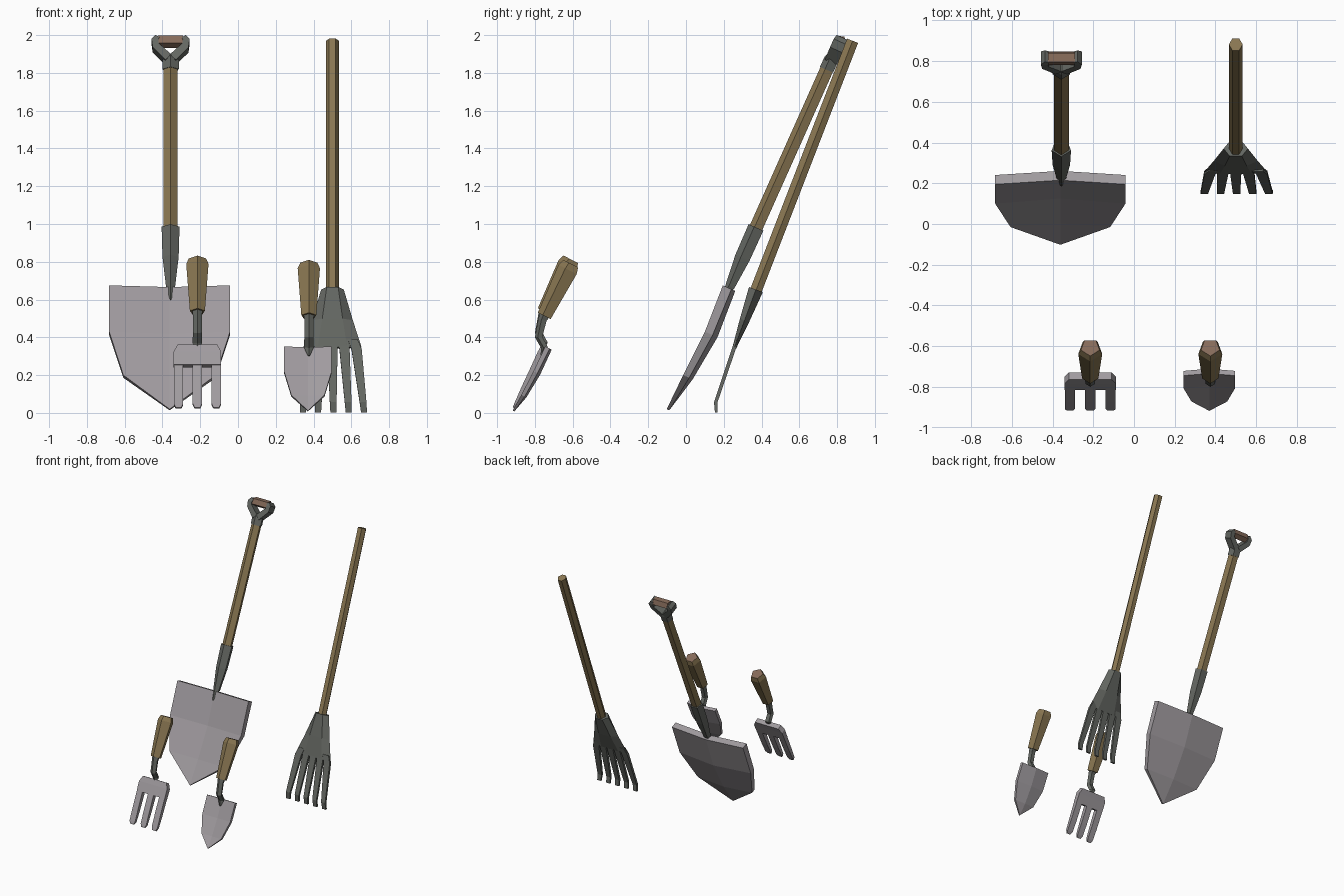
import bpy, bmesh, math
from mathutils import Vector

if "Cube" in bpy.data.objects:
    bpy.data.objects.remove(bpy.data.objects["Cube"])


def material(name, r, g, b):
    m = bpy.data.materials.new(name)
    lin = [((c / 255 + 0.055) / 1.055) ** 2.4 for c in (r, g, b)]
    m.diffuse_color = (*lin, 1)
    m.use_nodes = True
    m.node_tree.nodes["Principled BSDF"].inputs["Base Color"].default_value = m.diffuse_color
    return m


STEEL = material("blade steel", 160, 155, 159)
IRON = material("dark iron", 100, 103, 98)
WOOD = material("shaft wood", 138, 119, 82)
BROWN = material("grip brown", 134, 107, 90)


def finish(bm, name, mats):
    bmesh.ops.remove_doubles(bm, verts=bm.verts, dist=0.0005)
    bmesh.ops.recalc_face_normals(bm, faces=bm.faces)
    me = bpy.data.meshes.new(name)
    bm.to_mesh(me)
    bm.free()
    for m in mats:
        me.materials.append(m)
    ob = bpy.data.objects.new(name, me)
    bpy.context.collection.objects.link(ob)
    return ob


def loft(name, mat, rings, sides, phase=0.0, u=(1, 0, 0), cap=None):
    """Skin n-sided rings (centre, radius along u, radius across u)."""
    bm = bmesh.new()
    u = Vector(u).normalized()
    pts = [Vector(r[0]) for r in rings]
    loops = []
    for i, (_, ru, rv) in enumerate(rings):
        t = (pts[min(i + 1, len(pts) - 1)] - pts[max(i - 1, 0)]).normalized()
        v = u.cross(t).normalized()
        loop = []
        for k in range(sides):
            a = phase + 2 * math.pi * k / sides
            loop.append(bm.verts.new(pts[i] + u * ru * math.sin(a) + v * rv * math.cos(a)))
        loops.append(loop)
    for a, b in zip(loops, loops[1:]):
        for k in range(sides):
            j = (k + 1) % sides
            bm.faces.new((a[k], a[j], b[j], b[k]))
    bm.faces.new(loops[0])
    end = bm.faces.new(loops[-1])
    if cap:
        end.material_index = 1
    return finish(bm, name, [mat, cap] if cap else [mat])


def bar(name, mat, rings, u=(1, 0, 0)):
    """Rectangular bar, ring radii are half width and half thickness."""
    q = math.sqrt(2)
    return loft(name, mat, [(c, a * q, b * q) for c, a, b in rings], 4, math.pi / 4, u)


def blade(name, x, rows, back):
    """Dished pointed blade; rows are (half width, y, z, dish, thickness)."""
    bm = bmesh.new()
    back = Vector(back).normalized()
    grid = []
    for hw, y, z, dish, th in rows:
        front = [Vector((x - hw, y, z)), Vector((x, y, z)) + back * dish, Vector((x + hw, y, z))]
        ring = front + [p + back * th for p in reversed(front)]
        grid.append([bm.verts.new(p) for p in ring])
    for a, b in zip(grid, grid[1:]):
        for k in range(6):
            j = (k + 1) % 6
            bm.faces.new((a[k], a[j], b[j], b[k]))
    for ring in (grid[0], grid[-1]):
        bm.faces.new((ring[0], ring[1], ring[4], ring[5]))
        bm.faces.new((ring[1], ring[2], ring[3], ring[4]))
    return finish(bm, name, [STEEL])


# ---- Long shovel ----
SX = -0.357


def on_shovel(z, dx=0.0):
    return Vector((SX + dx, 0.37 + 0.447 * (z - 0.97), z))


AXIS = Vector((0, 0.447, 1)).normalized()
NORMAL = Vector((0, 1, -0.447)).normalized()

blade("shovel_blade", -0.362, [
    (0.32, 0.195, 0.675, 0.022, 0.05),
    (0.32, 0.1, 0.43, 0.028, 0.045),
    (0.245, -0.015, 0.2, 0.02, 0.035),
    (0, -0.102, 0.02, 0, 0.015)], NORMAL)
loft("shovel_socket", IRON, [
    ((SX, 0.188, 0.60), 0.004, 0.004),
    (on_shovel(0.67), 0.026, 0.028),
    (on_shovel(0.82), 0.045, 0.045),
    (on_shovel(0.98), 0.05, 0.047)], 5)
loft("shovel_shaft", WOOD, [
    (on_shovel(0.95), 0.039, 0.039), (on_shovel(1.83), 0.039, 0.039)], 5)

# D-shaped grip: collar, two arms and a cross bar
loft("shovel_collar", IRON, [
    (on_shovel(1.815), 0.046, 0.042), (on_shovel(1.865), 0.046, 0.042),
    (on_shovel(1.89), 0.03, 0.034)], 5)
for side, label in ((-1, "left"), (1, "right")):
    bar("shovel_grip_arm_" + label, IRON, [
        (on_shovel(1.87, side * 0.012), 0.034, 0.022),
        (on_shovel(1.932, side * 0.078), 0.036, 0.02),
        (on_shovel(1.963, side * 0.083), 0.036, 0.018),
        (on_shovel(1.983, side * 0.07), 0.03, 0.012)], NORMAL)
loft("shovel_grip", BROWN, [
    (on_shovel(1.966, -0.066), 0.035, 0.036),
    (on_shovel(1.966, 0.066), 0.035, 0.036)], 5, u=AXIS)

# ---- Rake ----
RX = 0.5
loft("rake_shaft", WOOD, [
    ((RX, 0.34, 0.57), 0.034, 0.036), ((RX, 0.882, 1.97), 0.034, 0.036)], 6, math.pi / 6)
loft("rake_head", IRON, [
    ((RX, 0.256, 0.345), 0.155, 0.012),
    ((RX, 0.31, 0.49), 0.108, 0.03),
    ((RX, 0.37, 0.653), 0.06, 0.045)], 6, math.pi / 6)
for i in range(-2, 3):
    bar(f"rake_tine_{i + 3}", IRON, [
        ((RX + 0.005 + i * 0.081, 0.16, 0.003), 0.016, 0.007),
        ((RX + 0.004 + i * 0.079, 0.157, 0.055), 0.018, 0.009),
        ((RX + i * 0.064, 0.252, 0.335), 0.027, 0.01),
        ((RX + i * 0.054, 0.268, 0.385), 0.026, 0.01)])


# ---- Hand tools ----
def hand_handle(name, x, dz):
    # Bent iron neck and tapered five-sided wooden handle
    loft(name + "_neck", IRON, [
        ((x, -0.765, 0.325 + dz), 0.006, 0.005),
        ((x, -0.748, 0.37 + dz), 0.027, 0.02),
        ((x, -0.778, 0.425 + dz), 0.025, 0.022),
        ((x, -0.758, 0.515 + dz), 0.025, 0.025),
        ((x, -0.735, 0.56 + dz), 0.034, 0.034)], 5)
    loft(name + "_handle", WOOD, [
        ((x, -0.747, 0.535 + dz), 0.042, 0.042),
        ((x, -0.622, 0.78 + dz), 0.062, 0.06),
        ((x, -0.606, 0.811 + dz), 0.048, 0.048)], 5, cap=BROWN)


# Hand trowel
hand_handle("trowel", 0.375, -0.023)
blade("trowel_blade", 0.37, [
    (0.126, -0.745, 0.352, 0.012, 0.026),
    (0.126, -0.808, 0.22, 0.016, 0.024),
    (0.088, -0.872, 0.095, 0.01, 0.02),
    (0, -0.918, 0.012, 0, 0.01)], (0, 0.9, -0.44))

# Hand fork
FX = -0.215
hand_handle("fork", FX, 0)
bar("fork_crossbar", STEEL, [
    ((FX, -0.8, 0.247), 0.126, 0.018),
    ((FX, -0.767, 0.315), 0.126, 0.02),
    ((FX, -0.747, 0.352), 0.105, 0.02)])
for i in (-1, 0, 1):
    bar(f"fork_tine_{i + 2}", STEEL, [
        ((FX + i * 0.1, -0.912, 0.026), 0.015, 0.006),
        ((FX + i * 0.1, -0.9, 0.046), 0.025, 0.01),
        ((FX + i * 0.1, -0.86, 0.125), 0.025, 0.015),
        ((FX + i * 0.1, -0.797, 0.253), 0.025, 0.018)])
